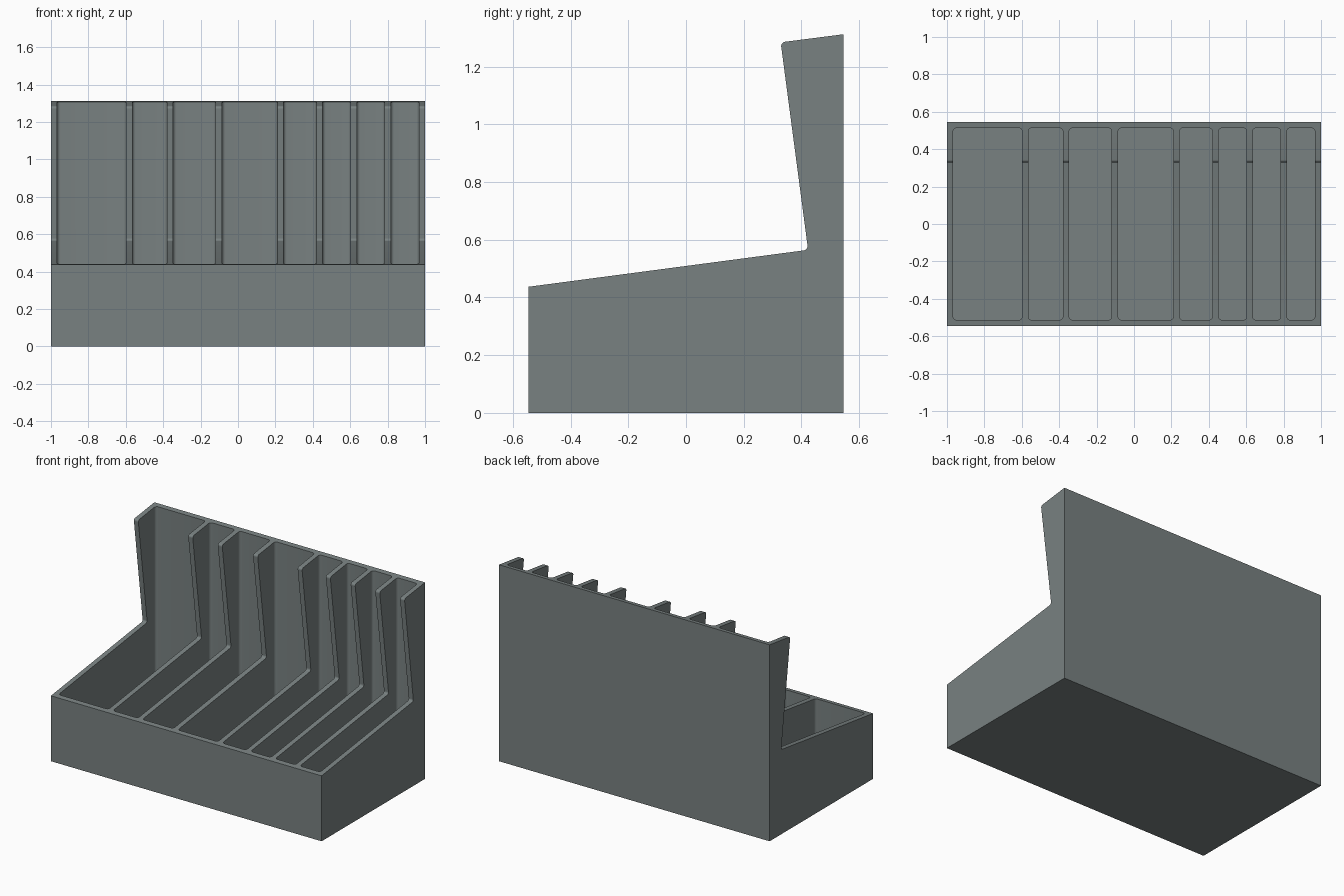
import bpy, bmesh, math
from mathutils import Vector

if "Cube" in bpy.data.objects:
    bpy.data.objects.remove(bpy.data.objects["Cube"])

HALF_X, HALF_Y = 1.0, 0.546
WALL, FLOOR = 0.033, 0.035


def fillet(points, radii, steps=6):
    """Round the corners of a closed 2D outline."""
    out = []
    for i, (p, r) in enumerate(zip(points, radii)):
        p = Vector(p)
        if r == 0:
            out.append(p)
            continue
        a = (Vector(points[i - 1]) - p).normalized()
        b = (Vector(points[(i + 1) % len(points)]) - p).normalized()
        half = a.angle(b) / 2
        centre = p + (a + b).normalized() * r / math.sin(half)
        start = p + a * r / math.tan(half) - centre
        end = p + b * r / math.tan(half) - centre
        turn = math.atan2(start.x * end.y - start.y * end.x, start.dot(end))
        for k in range(steps + 1):
            t = turn * k / steps
            c, s = math.cos(t), math.sin(t)
            out.append(centre + Vector((start.x * c - start.y * s,
                                        start.x * s + start.y * c)))
    return out


def add_prism(bm, base, direction):
    """Extrude a closed loop of 3D points along a direction."""
    face = bm.faces.new([bm.verts.new(p) for p in base])
    top = bmesh.ops.extrude_face_region(bm, geom=[face])["geom"]
    bmesh.ops.translate(bm, vec=direction,
                        verts=[v for v in top if isinstance(v, bmesh.types.BMVert)])


def make_object(name, bm):
    bmesh.ops.recalc_face_normals(bm, faces=bm.faces)
    mesh = bpy.data.meshes.new(name)
    bm.to_mesh(mesh)
    bm.free()
    obj = bpy.data.objects.new(name, mesh)
    bpy.context.collection.objects.link(obj)
    return obj


# Organizer body: sloped tray with a tall leaning back
profile = fillet(
    [(-HALF_Y, 0), (HALF_Y, 0), (HALF_Y, 1.312), (0.328, 1.284),
     (0.423, 0.565), (-HALF_Y, 0.437)],
    [0, 0, 0, 0.015, 0.015, 0])
bm = bmesh.new()
add_prism(bm, [(-HALF_X, p.x, p.y) for p in profile], (2 * HALF_X, 0, 0))
body = make_object("organizer_body", bm)

grey = bpy.data.materials.new("slate_grey")
grey.diffuse_color = (0.19, 0.22, 0.22, 1)
grey.use_nodes = True
grey.node_tree.nodes["Principled BSDF"].inputs["Base Color"].default_value = grey.diffuse_color
body.data.materials.append(grey)

# Slots: rounded pockets of different widths, open at the top
slots = [(-0.967, -0.598), (-0.565, -0.380), (-0.347, -0.119), (-0.085, 0.210),
         (0.243, 0.419), (0.452, 0.602), (0.635, 0.784), (0.817, 0.967)]
bm = bmesh.new()
y = HALF_Y - WALL
for x0, x1 in slots:
    outline = fillet([(x0, -y), (x1, -y), (x1, y), (x0, y)], [0.018] * 4)
    add_prism(bm, [(p.x, p.y, FLOOR) for p in outline], (0, 0, 1.5))
cutter = make_object("slot_cutter", bm)
cutter.hide_render = True

# Cut the slots out of the body
cut = body.modifiers.new("slots", "BOOLEAN")
cut.operation, cut.solver, cut.object = "DIFFERENCE", "EXACT", cutter
bpy.context.view_layer.objects.active = body
body.select_set(True)
bpy.ops.object.modifier_apply(modifier=cut.name)
bpy.data.objects.remove(cutter)
bpy.ops.object.shade_smooth_by_angle(angle=math.radians(30))
